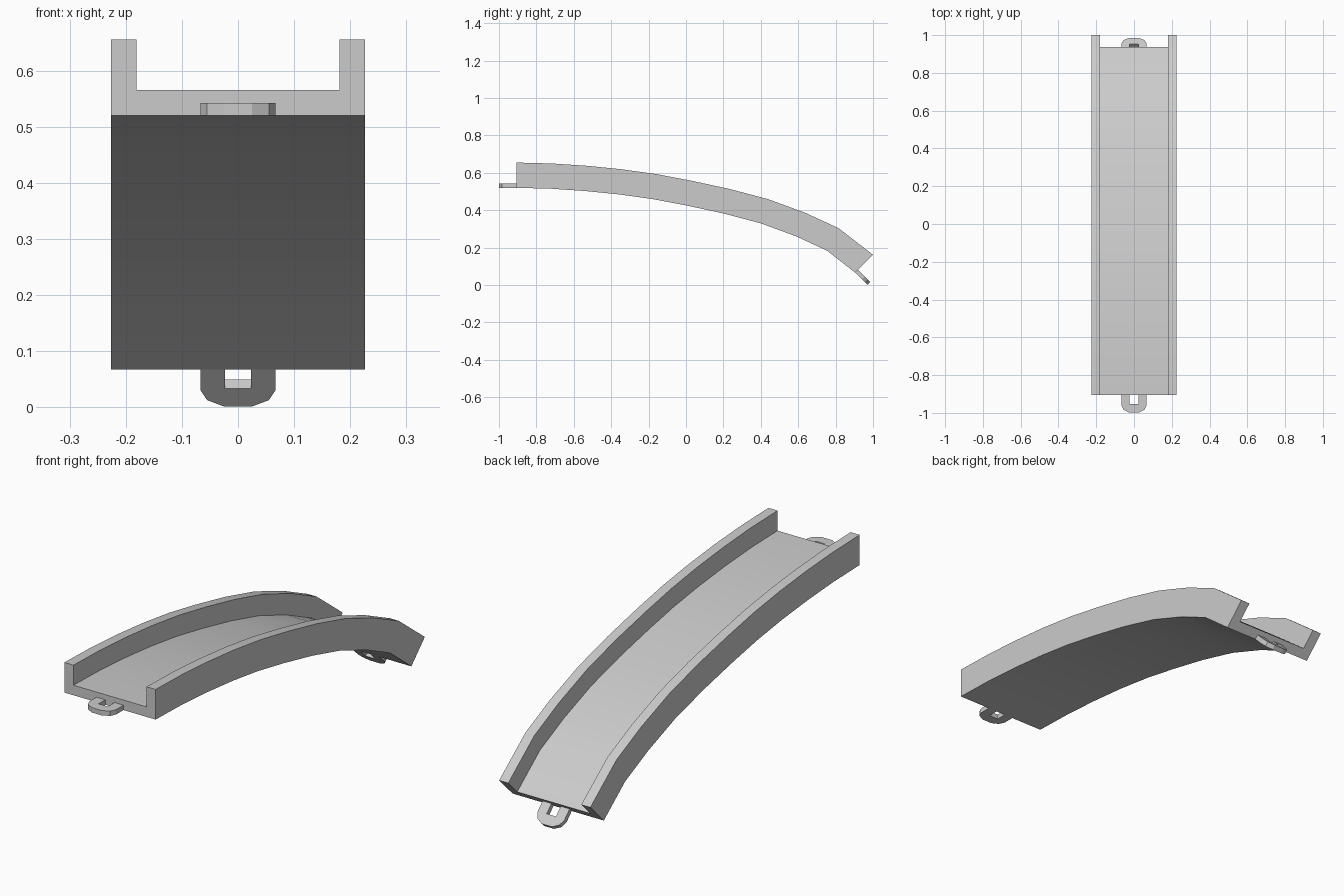
import bpy, bmesh
from math import sin, cos, radians
from mathutils import Matrix

if "Cube" in bpy.data.objects:
    bpy.data.objects.remove(bpy.data.objects["Cube"])

def finish(bm, name, matrix=None):
    bmesh.ops.recalc_face_normals(bm, faces=bm.faces)
    mesh = bpy.data.meshes.new(name)
    bm.to_mesh(mesh)
    bm.free()
    ob = bpy.data.objects.new(name, mesh)
    if matrix is not None:
        ob.matrix_world = matrix
    bpy.context.collection.objects.link(ob)
    return ob

# Underside path of the ramp: y, z, downward tilt in degrees
PATH = [(-.906, .52, 0), (-.72, .515, 3), (-.54, .503, 5), (-.36, .485, 7),
        (-.18, .460, 9.5), (0, .426, 11.5), (.2, .383, 14), (.4, .330, 17),
        (.59, .26, 21), (.754, .184, 27), (.904, .067, 45)]

# U-shaped channel section: x, height above the underside
W, WALL, FLOOR, H = .226, .045, .045, .135
half = [(W, 0), (W, H), (W - WALL, H), (W - WALL, FLOOR)]
SECTION = half + [(-x, h) for x, h in reversed(half)]

# Curved track channel
bm = bmesh.new()
rings = []
for y, z, tilt in PATH:
    a = radians(tilt)
    rings.append([bm.verts.new((x, y + h * sin(a), z + h * cos(a))) for x, h in SECTION])
n = len(SECTION)
for r, s in zip(rings, rings[1:]):
    for i in range(n):
        j = (i + 1) % n
        bm.faces.new((r[i], r[j], s[j], s[i]))
bm.faces.new(rings[0])
bm.faces.new(rings[-1])
track = finish(bm, "track_channel")
bpy.context.view_layer.objects.active = track
track.select_set(True)
bpy.ops.object.shade_smooth_by_angle(angle=radians(30))

# Connector loop: outer and inner outlines, bridged and thickened
def connector(name, matrix):
    right = [(.067, 0), (.067, .052), (.055, .077), (.025, .093)]
    outer = right + [(-x, y) for x, y in reversed(right)]
    inner_r = [(.023, 0), (.023, .02), (.023, .047), (.012, .047)]
    inner = inner_r + [(-x, y) for x, y in reversed(inner_r)]
    bm = bmesh.new()
    o = [bm.verts.new((x, y, 0)) for x, y in outer]
    i = [bm.verts.new((x, y, 0)) for x, y in inner]
    faces = [bm.faces.new((o[k], o[k + 1], i[k + 1], i[k])) for k in range(7)]
    ext = bmesh.ops.extrude_face_region(bm, geom=faces, use_keep_orig=True)
    verts = [g for g in ext["geom"] if isinstance(g, bmesh.types.BMVert)]
    bmesh.ops.translate(bm, verts=verts, vec=(0, 0, .022))
    return finish(bm, name, matrix)

y0, z0, _ = PATH[0]
y1, z1, t1 = PATH[-1]
connector("front_connector", Matrix.Translation((0, y0, z0)) @ Matrix.Rotation(radians(180), 4, 'Z'))
connector("rear_connector", Matrix.Translation((0, y1, z1)) @ Matrix.Rotation(-radians(t1), 4, 'X'))
